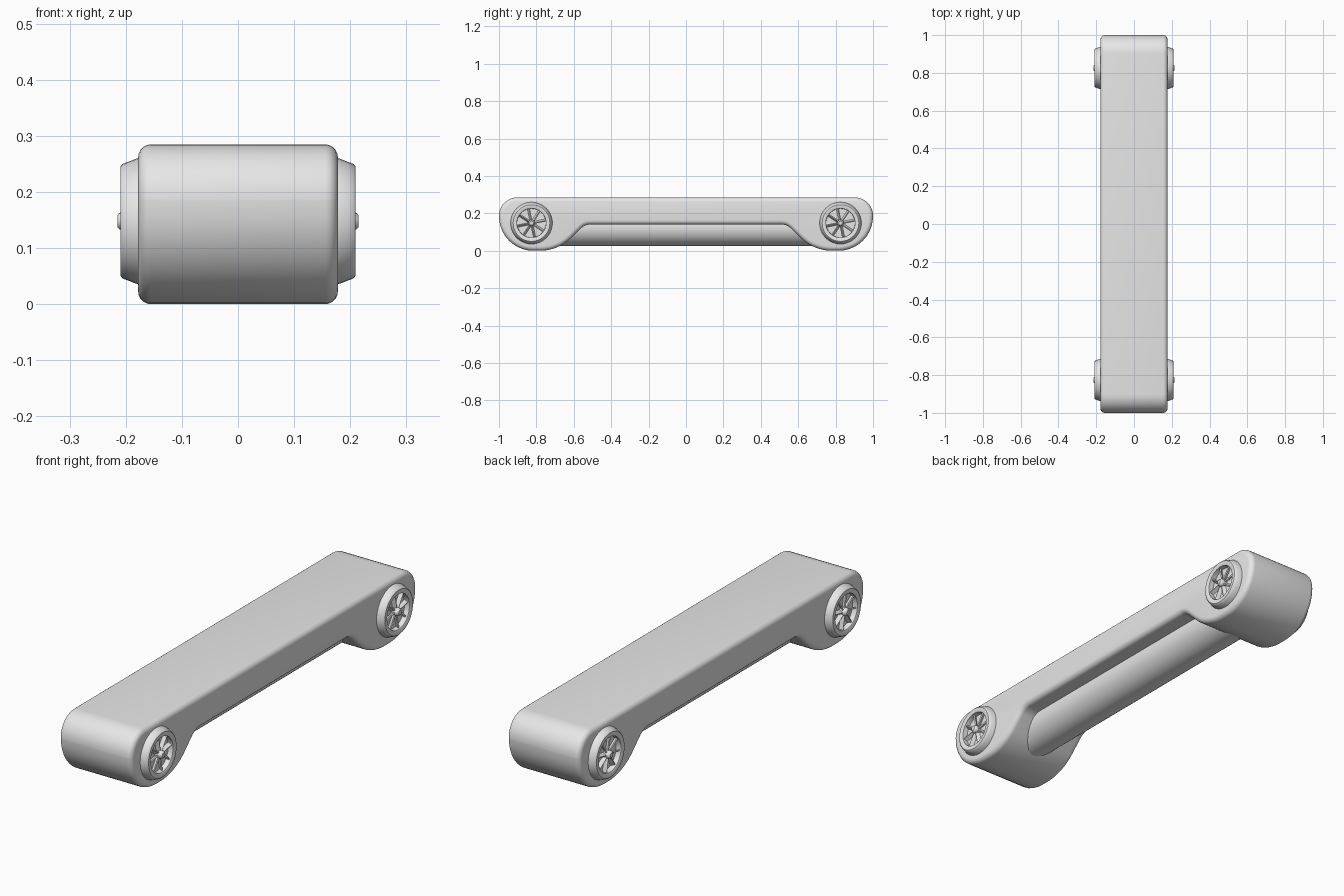
import bpy, bmesh, math
from mathutils import Vector, Matrix

if "Cube" in bpy.data.objects:
    bpy.data.objects.remove(bpy.data.objects["Cube"])

grey = bpy.data.materials.new("plain_grey")
grey.diffuse_color = (0.8, 0.8, 0.8, 1)
grey.use_nodes = True
grey.node_tree.nodes["Principled BSDF"].inputs["Base Color"].default_value = grey.diffuse_color


def finish(name, bm, angle=35):
    bmesh.ops.recalc_face_normals(bm, faces=bm.faces)
    me = bpy.data.meshes.new(name)
    bm.to_mesh(me)
    bm.free()
    me.materials.append(grey)
    ob = bpy.data.objects.new(name, me)
    bpy.context.collection.objects.link(ob)
    bpy.ops.object.select_all(action='DESELECT')
    ob.select_set(True)
    bpy.context.view_layer.objects.active = ob
    bpy.ops.object.shade_smooth_by_angle(angle=math.radians(angle))
    return ob


def fillet(prev, corner, nxt, r, steps=10):
    """Points of an arc that rounds one corner of an outline."""
    a = (Vector(prev) - Vector(corner)).normalized()
    b = (Vector(nxt) - Vector(corner)).normalized()
    half = a.angle(b) / 2
    centre = Vector(corner) + (a + b).normalized() * (r / math.sin(half))
    start = Vector(corner) + a * (r / math.tan(half)) - centre
    end = Vector(corner) + b * (r / math.tan(half)) - centre
    sweep = start.angle_signed(end)
    a0 = math.atan2(start.y, start.x)
    return [centre + r * Vector((math.cos(a0 - sweep * i / steps),
                                 math.sin(a0 - sweep * i / steps)))
            for i in range(steps + 1)]


def lathe(bm, profile, centre, side, seg=40):
    """Spin (x, radius) pairs about the x axis."""
    rings = []
    for x, r in profile:
        rings.append([bm.verts.new((side * x,
                                    centre[0] + r * math.cos(2 * math.pi * i / seg),
                                    centre[1] + r * math.sin(2 * math.pi * i / seg)))
                      for i in range(seg)])
    for p, q in zip(rings, rings[1:]):
        for i in range(seg):
            j = (i + 1) % seg
            bm.faces.new((p[i], p[j], q[j], q[i]))
    bm.faces.new(rings[0])
    bm.faces.new(rings[-1])


# Body: side outline with rounded ends and an arched underside
HALF_W = 0.178
corners = [((0, 0.285), 0), ((1.0, 0.285), 0.098), ((1.0, 0.0), 0.184),
           ((0.685, 0.0), 0.24), ((0.54, 0.14), 0.07), ((0, 0.14), 0)]
half = []
for k in range(1, 5):
    half += fillet(corners[k - 1][0], corners[k][0], corners[k + 1][0], corners[k][1])
outline = half + [Vector((-p.x, p.y)) for p in reversed(half)]

bm = bmesh.new()
left = [bm.verts.new((-HALF_W, p.x, p.y)) for p in outline]
right = [bm.verts.new((HALF_W, p.x, p.y)) for p in outline]
caps = [bm.faces.new(left), bm.faces.new(right)]
n = len(outline)
for i in range(n):
    j = (i + 1) % n
    bm.faces.new((left[i], left[j], right[j], right[i]))
bmesh.ops.recalc_face_normals(bm, faces=bm.faces)
rim = list({e for f in caps for e in f.edges})
bmesh.ops.bevel(bm, geom=rim, offset=0.023, segments=5, profile=0.5, affect='EDGES')
finish("body", bm)

# Long round tube under the body
bm = bmesh.new()
bmesh.ops.create_cone(bm, cap_ends=True, segments=48, radius1=0.1, radius2=0.1, depth=1.6,
                      matrix=Matrix.Translation((0, 0, 0.125)) @ Matrix.Rotation(math.pi / 2, 4, 'X'))
finish("under_tube", bm)

# Four round side fittings, each with a recess, blades and hub
RIM = [(0.165, 0.112), (0.18, 0.112), (0.198, 0.105), (0.206, 0.102), (0.209, 0.098),
       (0.209, 0.083), (0.206, 0.078), (0.183, 0.077)]
HUB = [(0.18, 0.018), (0.206, 0.017), (0.212, 0.014), (0.215, 0.010)]
for side, sname in ((1, "right"), (-1, "left")):
    for end, ename in ((1, "back"), (-1, "front")):
        c = (end * 0.826, 0.148)
        tag = sname + "_" + ename
        bm = bmesh.new()
        lathe(bm, RIM, c, side)
        finish("fitting_rim_" + tag, bm)
        bm = bmesh.new()
        lathe(bm, HUB, c, side, 20)
        finish("fitting_hub_" + tag, bm)
        bm = bmesh.new()
        for k in range(8):
            m = (Matrix.Translation((side * 0.191, c[0], c[1]))
                 @ Matrix.Rotation(k * math.pi / 4 + 0.2, 4, 'X')
                 @ Matrix.Translation((0, 0, 0.046))
                 @ Matrix.Rotation(side * 0.5, 4, 'Z')
                 @ Matrix.Diagonal((0.018, 0.006, 0.066, 1)))
            bmesh.ops.create_cube(bm, size=1, matrix=m)
        finish("fitting_blades_" + tag, bm)
